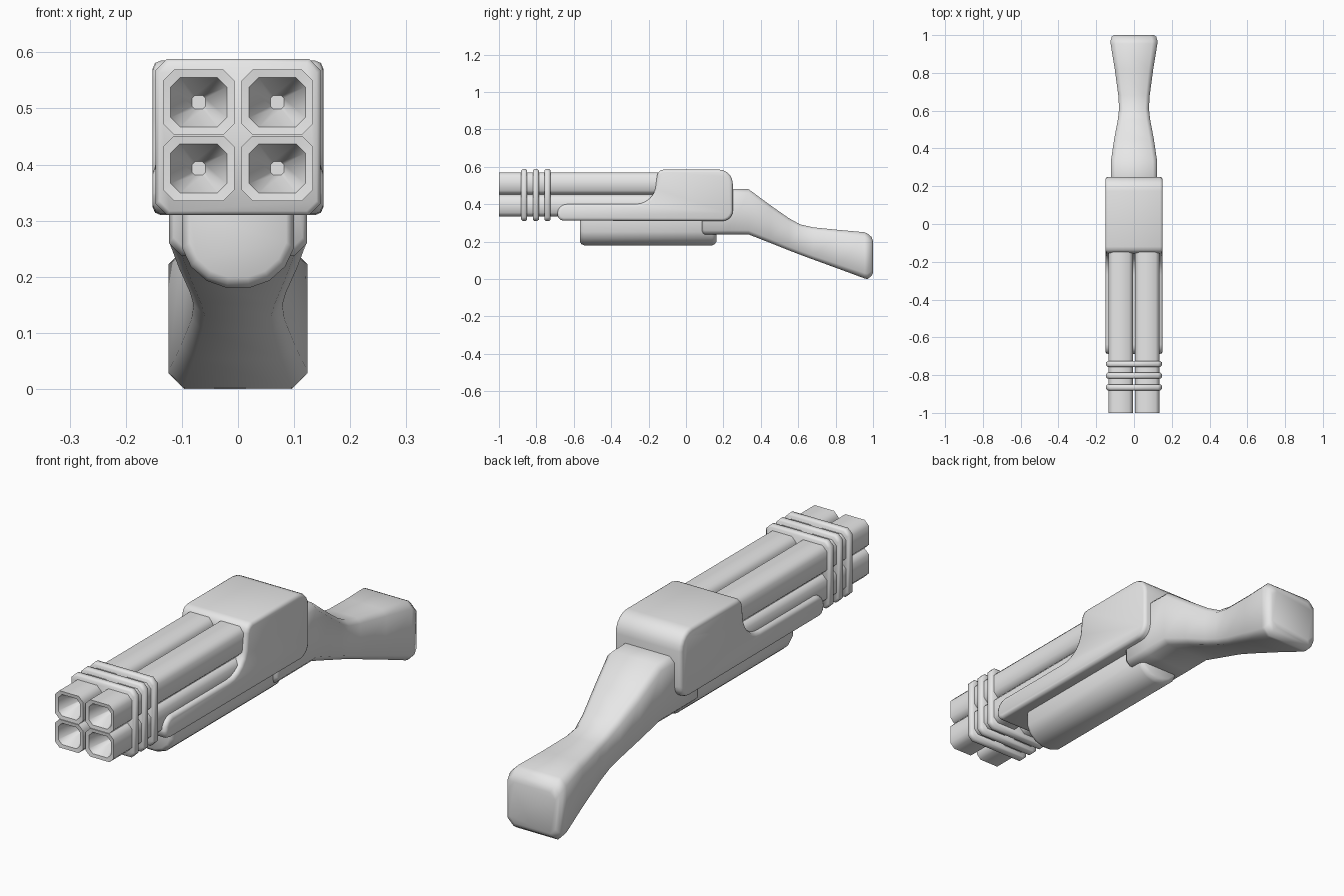
import bpy, bmesh, math

cube = bpy.data.objects.get("Cube")
if cube:
    bpy.data.objects.remove(cube, do_unlink=True)

grey = bpy.data.materials.new("plain grey")
grey.use_nodes = True
grey.diffuse_color = (0.8, 0.8, 0.8, 1)
grey.node_tree.nodes["Principled BSDF"].inputs["Base Color"].default_value = (0.8, 0.8, 0.8, 1)


def finish(name, bm, angle=50):
    bmesh.ops.recalc_face_normals(bm, faces=bm.faces)
    mesh = bpy.data.meshes.new(name)
    bm.to_mesh(mesh)
    bm.free()
    mesh.materials.append(grey)
    obj = bpy.data.objects.new(name, mesh)
    bpy.context.collection.objects.link(obj)
    bpy.ops.object.select_all(action='DESELECT')
    obj.select_set(True)
    bpy.context.view_layer.objects.active = obj
    bpy.ops.object.shade_smooth_by_angle(angle=math.radians(angle))
    return obj


def octagon(cx, w, z0, z1, c):
    """Chamfered rectangle in x and z, half width w."""
    half = [(w - c, z0), (w, z0 + c), (w, z1 - c), (w - c, z1)]
    return [(cx + x, z) for x, z in half] + [(cx - x, z) for x, z in reversed(half)]


def loft(name, sections, angle=50):
    """Skin a list of (y, outline) sections and cap both ends."""
    bm = bmesh.new()
    rings = [[bm.verts.new((x, y, z)) for x, z in pts] for y, pts in sections]
    for a, b in zip(rings, rings[1:]):
        n = len(a)
        for i in range(n):
            bm.faces.new((a[i], a[(i + 1) % n], b[(i + 1) % n], b[i]))
    bm.faces.new(rings[0])
    bm.faces.new(rings[-1])
    return finish(name, bm, angle)


def arc(y, z, r, start, end, steps=5):
    angles = [math.radians(start + (end - start) * i / steps) for i in range(steps + 1)]
    return [(y + r * math.cos(a), z + r * math.sin(a)) for a in angles]


# Four chamfered barrels with tapering bores
for side, x in (("left", 0.07), ("right", -0.07)):
    for level, z in (("lower", 0.335), ("upper", 0.453)):
        outer = octagon(x, 0.064, z, z + 0.116, 0.02)
        rim = octagon(x, 0.05, z + 0.014, z + 0.102, 0.017)
        bore = octagon(x, 0.012, z + 0.046, z + 0.07, 0.005)
        loft(f"{level}_{side}_barrel",
             [(-0.1, outer), (-1.0, outer), (-0.998, rim), (-0.9, bore)])

# Three clamp bands around the barrels
for i, y in enumerate((-0.865, -0.803, -0.741)):
    full = octagon(0, 0.147, 0.31, 0.588, 0.02)
    small = octagon(0, 0.14, 0.317, 0.581, 0.018)
    loft(f"barrel_band_{i + 1}",
         [(y - 0.016, small), (y - 0.009, full), (y + 0.009, full), (y + 0.016, small)])

# Receiver with its fore-end: side profile extruded across x, rims bevelled
profile = (arc(-0.655, 0.345, 0.033, 270, 180, 3) + arc(-0.638, 0.35, 0.05, 180, 90, 4)
           + arc(-0.27, 0.51, 0.11, 270, 345) + arc(-0.12, 0.55, 0.035, 180, 90, 3)
           + arc(0.175, 0.51, 0.075, 90, 0) + arc(0.195, 0.365, 0.055, 0, -90))
bm = bmesh.new()
caps = [bm.faces.new([bm.verts.new((x, y, z)) for y, z in profile]) for x in (-0.152, 0.152)]
a, b = (list(f.verts) for f in caps)
for i in range(len(a)):
    j = (i + 1) % len(a)
    bm.faces.new((a[i], a[j], b[j], b[i]))
bmesh.ops.recalc_face_normals(bm, faces=bm.faces)
rims = list({e for f in caps for e in f.edges})
bmesh.ops.bevel(bm, geom=rims, offset=0.014, segments=2, profile=0.5, affect='EDGES')
finish("receiver", bm)

# Rounded pump grip under the receiver
half = [(0.1, 0.315), (0.1, 0.252), (0.084, 0.218), (0.056, 0.193), (0.02, 0.18)]


def grip(s):
    pts = [(x * s, 0.315 - (0.315 - z) * s) for x, z in half]
    return pts + [(-x, z) for x, z in reversed(pts)]


loft("pump_grip", [(-0.567, grip(0.86)), (-0.56, grip(0.95)), (-0.545, grip(1)),
                   (0.14, grip(1)), (0.155, grip(0.95)), (0.162, grip(0.86))])

# Shoulder stock: y, half width, bottom, top, chamfer
stock = [(0.085, 0.115, 0.25, 0.42, 0.02), (0.1, 0.123, 0.238, 0.44, 0.022),
         (0.22, 0.123, 0.238, 0.482, 0.022), (0.335, 0.122, 0.238, 0.48, 0.022),
         (0.45, 0.105, 0.193, 0.395, 0.022), (0.55, 0.086, 0.153, 0.325, 0.02),
         (0.61, 0.079, 0.13, 0.292, 0.02), (0.68, 0.083, 0.104, 0.276, 0.02),
         (0.82, 0.102, 0.053, 0.262, 0.024), (0.955, 0.124, 0.003, 0.25, 0.028),
         (0.97, 0.124, 0.0, 0.243, 0.028), (0.992, 0.118, 0.016, 0.225, 0.026),
         (1.0, 0.105, 0.032, 0.2, 0.024)]
loft("shoulder_stock", [(y, octagon(0, w, z0, z1, c)) for y, w, z0, z1, c in stock], 60)
